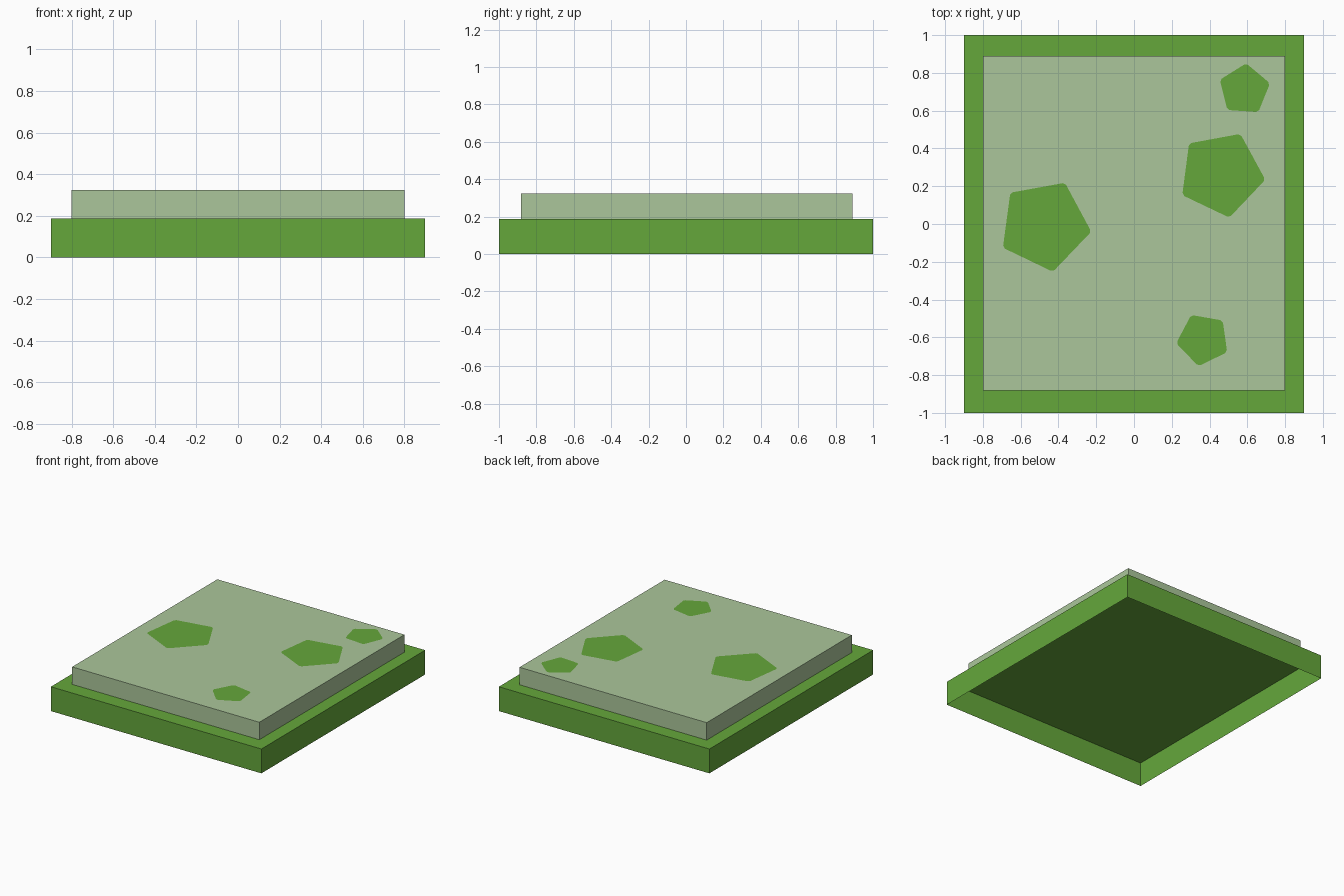
import bpy, bmesh, math

if "Cube" in bpy.data.objects:
    bpy.data.objects.remove(bpy.data.objects["Cube"])


def material(name, rgb):
    m = bpy.data.materials.new(name)
    m.diffuse_color = (*rgb, 1)
    m.use_nodes = True
    m.node_tree.nodes["Principled BSDF"].inputs["Base Color"].default_value = m.diffuse_color
    return m


green = material("grass green", (0.130, 0.386, 0.044))
pale = material("pale green", (0.407, 0.565, 0.328))


def finish(name, bm, mat):
    me = bpy.data.meshes.new(name)
    bm.to_mesh(me)
    bm.free()
    me.materials.append(mat)
    ob = bpy.data.objects.new(name, me)
    bpy.context.collection.objects.link(ob)
    return ob


def open_box(name, lo, hi, mat):
    """Thin-walled box without a bottom face."""
    bm = bmesh.new()
    bmesh.ops.create_cube(bm, size=1)
    for v in bm.verts:
        v.co = [lo[i] if v.co[i] < 0 else hi[i] for i in range(3)]
    bm.normal_update()
    bottom = [f for f in bm.faces if f.normal.z < -0.5]
    bmesh.ops.delete(bm, geom=bottom, context='FACES_ONLY')
    return finish(name, bm, mat)


BASE_TOP, SLAB_TOP = 0.188, 0.323

# hollow base and the slab on top of it
open_box("base", (-0.9, -1, 0), (0.9, 1, BASE_TOP), green)
open_box("slab", (-0.8, -0.882, BASE_TOP), (0.8, 0.89, SLAB_TOP), pale)

# flat five-sided spots: centre x, centre y, radius, turn in degrees
spots = [(-0.474, -0.007, 0.25, -7.7), (0.462, 0.265, 0.235, -7.5),
         (0.584, 0.711, 0.14, 14), (0.366, -0.611, 0.144, -28)]
for n, (cx, cy, r, turn) in enumerate(spots, 1):
    bm = bmesh.new()
    verts = []
    for k in range(5):
        # each corner is slightly clipped
        a = math.radians(turn + 72 * k)
        for side in (-1, 1):
            b = a + side * math.radians(126)
            verts.append(bm.verts.new((cx + r * math.cos(a) + 0.012 * math.cos(b),
                                       cy + r * math.sin(a) + 0.012 * math.sin(b),
                                       SLAB_TOP + 0.002)))
    bm.faces.new(verts)
    bm.normal_update()
    for f in bm.faces:
        if f.normal.z < 0:
            f.normal_flip()
    finish(f"spot_{n}", bm, green)
